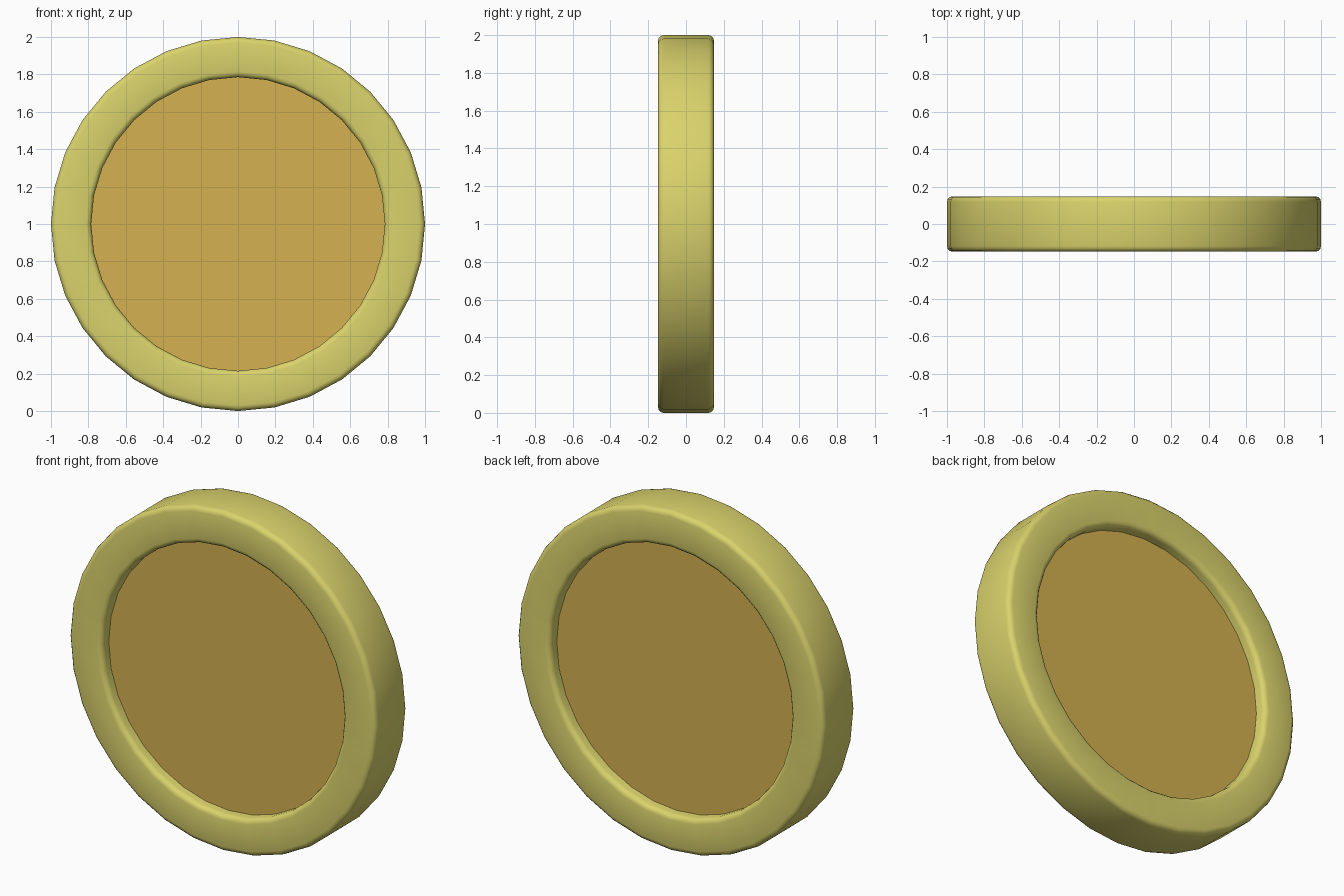
import bpy, bmesh
from math import pi, sin, cos

if "Cube" in bpy.data.objects:
    bpy.data.objects.remove(bpy.data.objects["Cube"])

SIDES = 32


def material(name, rgb):
    m = bpy.data.materials.new(name)
    m.diffuse_color = (*rgb, 1)
    m.use_nodes = True
    m.node_tree.nodes["Principled BSDF"].inputs["Base Color"].default_value = m.diffuse_color
    return m


def finish(name, bm, mat):
    bmesh.ops.recalc_face_normals(bm, faces=bm.faces)
    me = bpy.data.meshes.new(name)
    bm.to_mesh(me)
    bm.free()
    ob = bpy.data.objects.new(name, me)
    bpy.context.collection.objects.link(ob)
    me.materials.append(mat)
    return ob


def lathe(profile, bm, closed):
    """Spin (radius, y) points round the y axis, centred at z = 1."""
    rings = [[bm.verts.new((r * sin(2 * pi * i / SIDES), y, 1 + r * cos(2 * pi * i / SIDES)))
              for i in range(SIDES)] for r, y in profile]
    for k in range(len(rings) if closed else len(rings) - 1):
        a, b = rings[k], rings[(k + 1) % len(rings)]
        for i in range(SIDES):
            j = (i + 1) % SIDES
            bm.faces.new((a[i], a[j], b[j], b[i]))
    return rings


# rim: rectangular section with rounded corners, smooth all over
R_IN, R_OUT, HALF, BEV, SEG = 0.785, 1.0, 0.148, 0.03, 3
section = []
for q, (cr, cy) in enumerate([(R_OUT - BEV, HALF - BEV), (R_IN + BEV, HALF - BEV),
                              (R_IN + BEV, BEV - HALF), (R_OUT - BEV, BEV - HALF)]):
    for s in range(SEG + 1):
        a = (q + s / SEG) * pi / 2
        section.append((cr + BEV * cos(a), cy + BEV * sin(a)))
bm = bmesh.new()
lathe(section, bm, True)
rim = finish("rim", bm, material("rim_gold", (0.70, 0.65, 0.15)))
for p in rim.data.polygons:
    p.use_smooth = True

# recessed face: flat disc seen from both sides
bm = bmesh.new()
rings = lathe([(0.787, -0.08), (0.787, 0.08)], bm, False)
for ring in rings:
    bm.faces.new(ring)
finish("centre_disc", bm, material("disc_gold", (0.66, 0.44, 0.08)))
